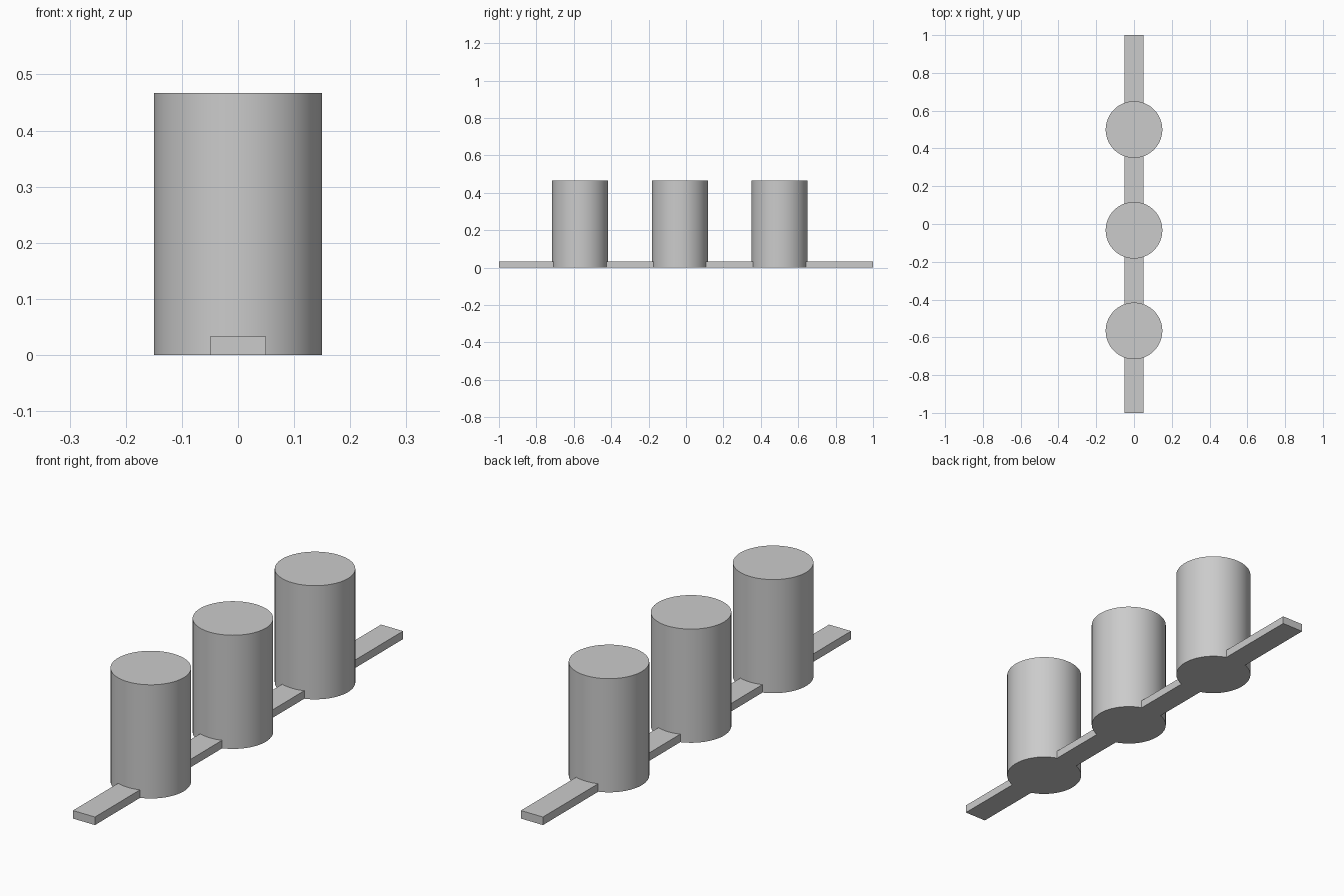
import bpy
import math

cube = bpy.data.objects.get("Cube")
if cube:
    bpy.data.objects.remove(cube, do_unlink=True)

GREY = (0.6, 0.6, 0.6, 1.0)
grey = bpy.data.materials.new("plain grey")
grey.use_nodes = True
grey.diffuse_color = GREY
grey.node_tree.nodes["Principled BSDF"].inputs["Base Color"].default_value = GREY

RAIL_WIDTH, RAIL_LENGTH, RAIL_HEIGHT = 0.1, 2.0, 0.033
POST_RADIUS, POST_HEIGHT = 0.15, 0.467
POST_SPACING, MIDDLE_Y = 0.533, -0.033


def finish(name):
    obj = bpy.context.object
    obj.name = obj.data.name = name
    obj.data.materials.append(grey)
    return obj


# Flat base rail running front to back
bpy.ops.mesh.primitive_cube_add(size=1, location=(0, 0, RAIL_HEIGHT / 2))
rail = finish("base_rail")
rail.scale = (RAIL_WIDTH, RAIL_LENGTH, RAIL_HEIGHT)
bpy.ops.object.transform_apply(location=False, rotation=False, scale=True)

# Three round posts standing on the ground, threaded by the rail
for i, place in enumerate(("front", "middle", "back")):
    y = MIDDLE_Y + (i - 1) * POST_SPACING
    bpy.ops.mesh.primitive_cylinder_add(vertices=64, radius=POST_RADIUS, depth=POST_HEIGHT,
                                        location=(0, y, POST_HEIGHT / 2))
    finish(place + "_post")
    bpy.ops.object.shade_smooth_by_angle(angle=math.radians(30))
